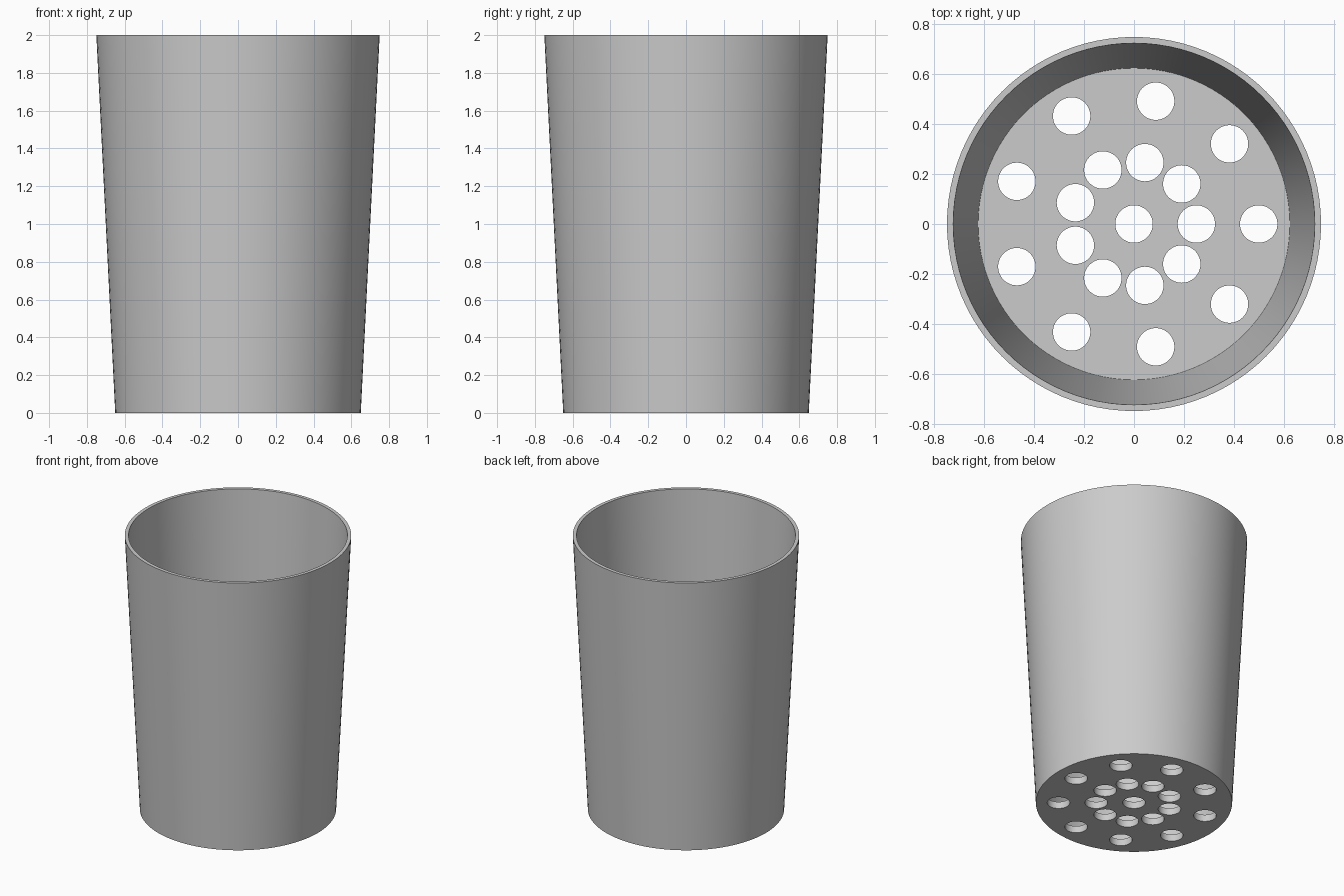
import bpy, bmesh
from math import radians, cos, sin, tau
from mathutils import Matrix

cube = bpy.data.objects.get("Cube")
if cube:
    bpy.data.objects.remove(cube, do_unlink=True)

SEGMENTS = 96
HEIGHT = 2.0
FLOOR = 0.05
HOLE_RADIUS = 0.075


def make_object(name, bm):
    bmesh.ops.recalc_face_normals(bm, faces=bm.faces)
    mesh = bpy.data.meshes.new(name)
    bm.to_mesh(mesh)
    bm.free()
    obj = bpy.data.objects.new(name, mesh)
    bpy.context.collection.objects.link(obj)
    return obj


# Tapered cup: outer wall, rim, inner wall, closed by a floor inside and below
profile = [(0.65, 0), (0.75, HEIGHT), (0.725, HEIGHT), (0.625, FLOOR)]
bm = bmesh.new()
rings = [[bm.verts.new((r * cos(tau * i / SEGMENTS), r * sin(tau * i / SEGMENTS), z))
          for i in range(SEGMENTS)] for r, z in profile]
for low, high in zip(rings, rings[1:]):
    for i in range(SEGMENTS):
        j = (i + 1) % SEGMENTS
        bm.faces.new((low[i], low[j], high[j], high[i]))
bm.faces.new(rings[0])
bm.faces.new(rings[-1])
cup = make_object("perforated_cup", bm)

# Drain holes: one in the centre and two rings of nine
centres = [(0, 0)] + [(r * cos(tau * k / 9), r * sin(tau * k / 9))
                      for r in (0.25, 0.5) for k in range(9)]
bm = bmesh.new()
for x, y in centres:
    bmesh.ops.create_cone(bm, cap_ends=True, segments=48, radius1=HOLE_RADIUS,
                          radius2=HOLE_RADIUS, depth=FLOOR * 4,
                          matrix=Matrix.Translation((x, y, FLOOR / 2)))
cutter = make_object("hole_cutter", bm)
cutter.hide_render = True

# Plain grey finish
grey = bpy.data.materials.new("grey")
grey.use_nodes = True
colour = (0.6, 0.6, 0.6, 1)
grey.diffuse_color = colour
grey.node_tree.nodes["Principled BSDF"].inputs["Base Color"].default_value = colour
cup.data.materials.append(grey)
cutter.data.materials.append(grey)

# Cut the holes, then smooth the walls and keep the rims crisp
cut = cup.modifiers.new("drain_holes", "BOOLEAN")
cut.operation = "DIFFERENCE"
cut.solver = "EXACT"
cut.object = cutter
for obj in bpy.context.selected_objects:
    obj.select_set(False)
bpy.context.view_layer.objects.active = cup
cup.select_set(True)
bpy.ops.object.modifier_apply(modifier=cut.name)
bpy.data.objects.remove(cutter, do_unlink=True)
bpy.ops.object.shade_smooth_by_angle(angle=radians(30))
